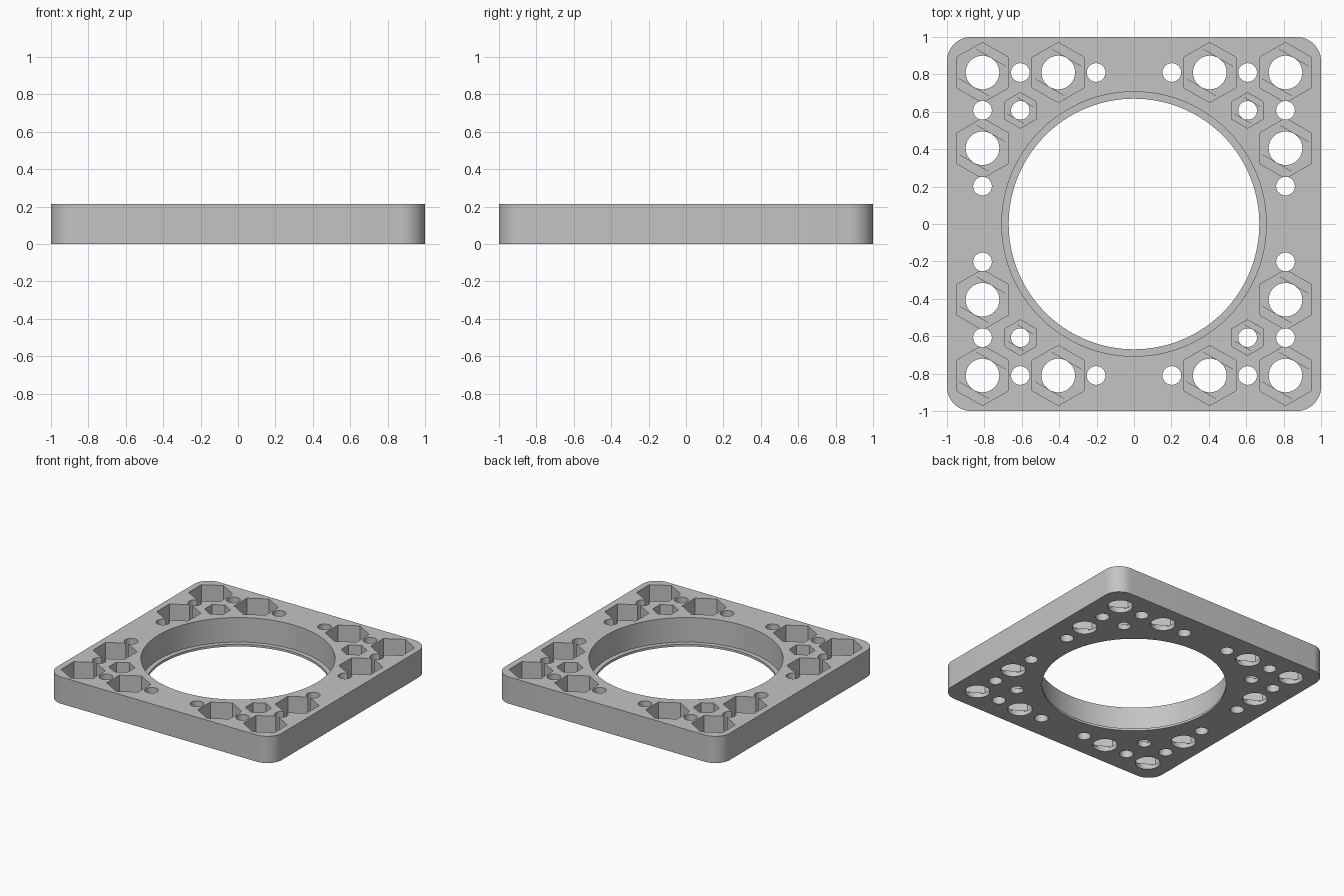
import bpy, bmesh
from math import cos, sin, pi, radians, sqrt

default = bpy.data.objects.get("Cube")
if default:
    bpy.data.objects.remove(default, do_unlink=True)

HEIGHT = 0.215
POCKET_FLOOR = 0.046
LAYER = 0.007
PITCH = 0.405

grey = bpy.data.materials.new("plain grey")
grey.use_nodes = True
colour = (0.55, 0.55, 0.55, 1)
grey.diffuse_color = colour
grey.node_tree.nodes["Principled BSDF"].inputs["Base Color"].default_value = colour


def circle(radius, sides, turn=0.0):
    return [(radius * cos(turn + 2 * pi * i / sides),
             radius * sin(turn + 2 * pi * i / sides)) for i in range(sides)]


def rotate(points, angle):
    c, s = cos(angle), sin(angle)
    return [(x * c - y * s, x * s + y * c) for x, y in points]


def prisms(name, parts):
    """Extrude each (profile, centre, bottom, top) into one mesh object."""
    bm = bmesh.new()
    for profile, (cx, cy), bottom, top in parts:
        low = [bm.verts.new((cx + x, cy + y, bottom)) for x, y in profile]
        high = [bm.verts.new((cx + x, cy + y, top)) for x, y in profile]
        bm.faces.new(low[::-1])
        bm.faces.new(high)
        for i in range(len(low)):
            j = (i + 1) % len(low)
            bm.faces.new((low[i], low[j], high[j], high[i]))
    mesh = bpy.data.meshes.new(name)
    bm.to_mesh(mesh)
    bm.free()
    mesh.materials.append(grey)
    obj = bpy.data.objects.new(name, mesh)
    bpy.context.collection.objects.link(obj)
    return obj


def mirrored(points):
    return [(x * sx, y * sy) for x, y in points for sx in (1, -1) for sy in (1, -1)]


# Rounded square plate
corner = 0.13
outline = []
for k, (sx, sy) in enumerate([(1, 1), (-1, 1), (-1, -1), (1, -1)]):
    for i in range(13):
        a = k * pi / 2 + i * pi / 24
        outline.append((sx * (1 - corner) + corner * cos(a),
                        sy * (1 - corner) + corner * sin(a)))
plate = prisms("mounting_plate", [(outline, (0, 0), 0, HEIGHT)])

# Hole positions on the grid
bolts = mirrored([(2 * PITCH, 2 * PITCH), (PITCH, 2 * PITCH), (2 * PITCH, PITCH)])
small_bolts = mirrored([(1.5 * PITCH, 1.5 * PITCH)])
pins = mirrored([(1.5 * PITCH, 2 * PITCH), (0.5 * PITCH, 2 * PITCH),
                 (2 * PITCH, 1.5 * PITCH), (2 * PITCH, 0.5 * PITCH)])
fasteners = ([(p, 0.161, 0.09) for p in bolts]
             + [(p, 0.095, 0.05) for p in small_bolts])

over = HEIGHT + 0.1
pockets, slots, squares, holes = [], [], [], []
for p, nut, r in fasteners:
    # Nut pocket, then a slot and a square stepping down to the round hole
    pockets.append((circle(nut, 6, pi / 6), p, POCKET_FLOOR, over))
    u = nut - r / sqrt(3)
    slot = [(nut, 0), (u, r), (-u, r), (-nut, 0), (-u, -r), (u, -r)]
    slots.append((rotate(slot, radians(-30)), p, POCKET_FLOOR - LAYER, HEIGHT / 2))
    square = circle(r * sqrt(2), 4, radians(15))
    squares.append((square, p, POCKET_FLOOR - 2 * LAYER, HEIGHT / 2))
    holes.append((circle(r, 40), p, -0.1, HEIGHT / 2))
holes += [(circle(0.05, 32), p, -0.1, over) for p in pins]

cutters = [
    prisms("bore_cutter", [(circle(0.67, 128), (0, 0), -0.1, over)]),
    prisms("seat_cutter", [(circle(0.707, 128), (0, 0), 0.018, over)]),
    prisms("pocket_cutter", pockets),
    prisms("slot_cutter", slots),
    prisms("square_cutter", squares),
    prisms("hole_cutter", holes),
]
for cutter in cutters:
    cutter.hide_render = True
    mod = plate.modifiers.new(cutter.name, "BOOLEAN")
    mod.operation = "DIFFERENCE"
    mod.solver = "EXACT"
    mod.object = cutter

# Bake the cuts and drop the cutters
bpy.context.view_layer.update()
graph = bpy.context.evaluated_depsgraph_get()
cut_mesh = bpy.data.meshes.new_from_object(plate.evaluated_get(graph))
plate.modifiers.clear()
plate.data = cut_mesh
cut_mesh.name = "mounting_plate"
for cutter in cutters:
    bpy.data.objects.remove(cutter, do_unlink=True)

cut_mesh.materials.clear()
cut_mesh.materials.append(grey)
for face in cut_mesh.polygons:
    face.material_index = 0

bpy.ops.object.select_all(action="DESELECT")
plate.select_set(True)
bpy.context.view_layer.objects.active = plate
bpy.ops.object.shade_smooth_by_angle(angle=radians(30))
